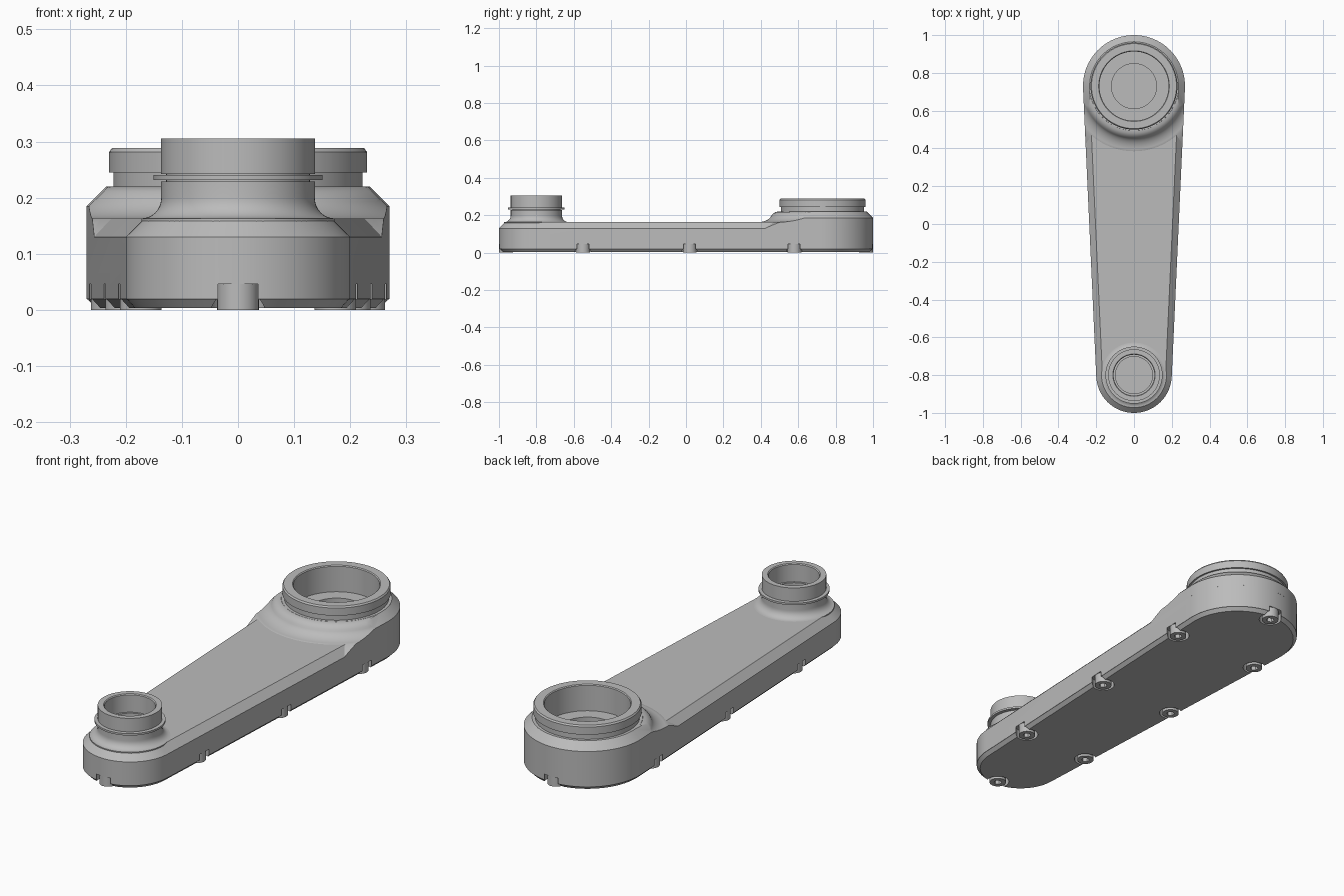
import bpy, bmesh
from math import sin, cos, pi, asin, tau
from mathutils import Matrix, Vector

if "Cube" in bpy.data.objects:
    bpy.data.objects.remove(bpy.data.objects["Cube"], do_unlink=True)

FRONT_Y, FRONT_R = -0.80, 0.20
BACK_Y, BACK_R = 0.73, 0.27

grey = bpy.data.materials.new("satin grey")
grey.use_nodes = True
grey.diffuse_color = (0.50, 0.50, 0.50, 1)
grey.node_tree.nodes["Principled BSDF"].inputs["Base Color"].default_value = grey.diffuse_color


def finish(name, bm):
    bmesh.ops.recalc_face_normals(bm, faces=bm.faces)
    mesh = bpy.data.meshes.new(name)
    bm.to_mesh(mesh)
    bm.free()
    mesh.materials.append(grey)
    ob = bpy.data.objects.new(name, mesh)
    bpy.context.collection.objects.link(ob)
    return ob


def outline(inset, steps=40):
    """Tapered outline: two end circles joined by their tangents."""
    t = asin((BACK_R - FRONT_R) / (BACK_Y - FRONT_Y))
    pts = []
    for cy, r, a0, a1 in ((BACK_Y, BACK_R, -t, pi + t),
                          (FRONT_Y, FRONT_R, pi + t, tau - t)):
        for i in range(steps + 1):
            a = a0 + (a1 - a0) * i / steps
            pts.append(((r - inset) * cos(a), cy + (r - inset) * sin(a)))
    return pts


def loft(name, levels):
    """Stack the outline at (inset, z) levels and cap both ends."""
    bm = bmesh.new()
    rings = [[bm.verts.new((x, y, z)) for x, y in outline(inset)] for inset, z in levels]
    for lo, hi in zip(rings, rings[1:]):
        for i in range(len(lo)):
            j = (i + 1) % len(lo)
            bm.faces.new((lo[i], lo[j], hi[j], hi[i]))
    bm.faces.new(rings[0])
    bm.faces.new(rings[-1])
    return finish(name, bm)


def lathe(name, cy, profile, steps=96):
    """Spin a closed (radius, z) profile about the upright axis at y = cy."""
    bm = bmesh.new()
    vs = [bm.verts.new((r, cy, z)) for r, z in profile]
    es = [bm.edges.new((a, b)) for a, b in zip(vs, vs[1:] + vs[:1])
          if a.co.x > 0 or b.co.x > 0]
    bmesh.ops.spin(bm, geom=vs + es, cent=(0, cy, 0), axis=(0, 0, 1),
                   angle=tau, steps=steps, use_duplicate=False)
    bmesh.ops.remove_doubles(bm, verts=bm.verts, dist=1e-5)
    return finish(name, bm)


def arc(cr, cz, rr, rz, a0, a1, n=8):
    return [(cr + rr * cos(a0 + (a1 - a0) * i / n), cz + rz * sin(a0 + (a1 - a0) * i / n))
            for i in range(n + 1)]


def screw_spots():
    edge = 0.038
    spots = [(0, FRONT_Y - FRONT_R + edge), (0, BACK_Y + BACK_R - edge)]
    for y in (-0.55, 0.02, 0.58):
        k = (y - FRONT_Y) / (BACK_Y - FRONT_Y)
        x = FRONT_R + (BACK_R - FRONT_R) * k - edge
        spots += [(x, y), (-x, y)]
    return spots


def pegs(name, radius, z0, z1, sides):
    """One cylinder at every screw position."""
    bm = bmesh.new()
    for x, y in screw_spots():
        bmesh.ops.create_cone(bm, cap_ends=True, segments=sides, radius1=radius,
                              radius2=radius, depth=z1 - z0,
                              matrix=Matrix.Translation(Vector((x, y, (z0 + z1) / 2))))
    return finish(name, bm)


def boolean(ob, cutter, operation):
    mod = ob.modifiers.new("cut", 'BOOLEAN')
    mod.operation, mod.solver, mod.object = operation, 'EXACT', cutter
    bpy.context.view_layer.objects.active = ob
    bpy.ops.object.modifier_apply(modifier=mod.name)
    bpy.data.objects.remove(cutter, do_unlink=True)


# Tapered arm housing with bevelled deck and bottom edge
body = loft("arm_body", [(0.016, 0.003), (0.003, 0.018), (0, 0.019),
                         (0, 0.13), (0.033, 0.163)])
boolean(body, pegs("pocket_cutter", 0.05, -0.02, 0.046, 32), 'DIFFERENCE')
boolean(body, lathe("bore_cutter", BACK_Y,
                    [(0, 0.13), (0.119, 0.13), (0.119, 0.3), (0, 0.3)]), 'DIFFERENCE')

# Large hub: wall, shoulder, neck, rim and stepped bore
large_hub = lathe("large_hub", BACK_Y, [
    (0.119, 0.13), (0.27, 0.13), (0.27, 0.185), (0.235, 0.22), (0.222, 0.22),
    (0.222, 0.245), (0.23, 0.245), (0.23, 0.281), (0.225, 0.288), (0.187, 0.288),
    (0.183, 0.284), (0.183, 0.165), (0.119, 0.165)])

# Sweep from the deck up to the large hub, trimmed to the arm outline
flare = lathe("hub_flare", BACK_Y,
              [(0.2, 0.13), (0.40, 0.13)]
              + arc(0.345, 0.213, 0.075, 0.05, 1.5 * pi, pi * 1.08)
              + [(0.262, 0.211), (0.25, 0.2175), (0.235, 0.2195), (0.2, 0.2195)])
boolean(flare, loft("trim", [(0, 0.1), (0, 0.185), (0.035, 0.22), (0.04, 0.225)]), 'INTERSECT')

# Small collar with filleted foot, clip groove and stepped bore
small_collar = lathe("small_collar", FRONT_Y,
                     [(0, 0.15), (0.172, 0.15)]
                     + arc(0.172, 0.199, 0.035, 0.036, 1.5 * pi, pi)
                     + [(0.137, 0.229), (0.128, 0.229), (0.128, 0.242), (0.137, 0.242),
                        (0.137, 0.305), (0.112, 0.305), (0.108, 0.301), (0.108, 0.22),
                        (0.098, 0.22), (0.098, 0.17), (0, 0.17)])

# Retaining ring seated in the groove
ring = lathe("retaining_ring", FRONT_Y,
             [(0.125, 0.231), (0.151, 0.231), (0.151, 0.240), (0.125, 0.240)])

# Socket-head screws around the underside
screws = pegs("cover_screws", 0.037, 0.0, 0.048, 32)
boolean(screws, pegs("hex_cutter", 0.018, -0.02, 0.022, 6), 'DIFFERENCE')

# Smooth round walls, keep edges crisp
for ob in (body, large_hub, flare, small_collar, ring, screws):
    bpy.ops.object.select_all(action='DESELECT')
    ob.select_set(True)
    bpy.context.view_layer.objects.active = ob
    bpy.ops.object.shade_smooth_by_angle(angle=pi / 6)
